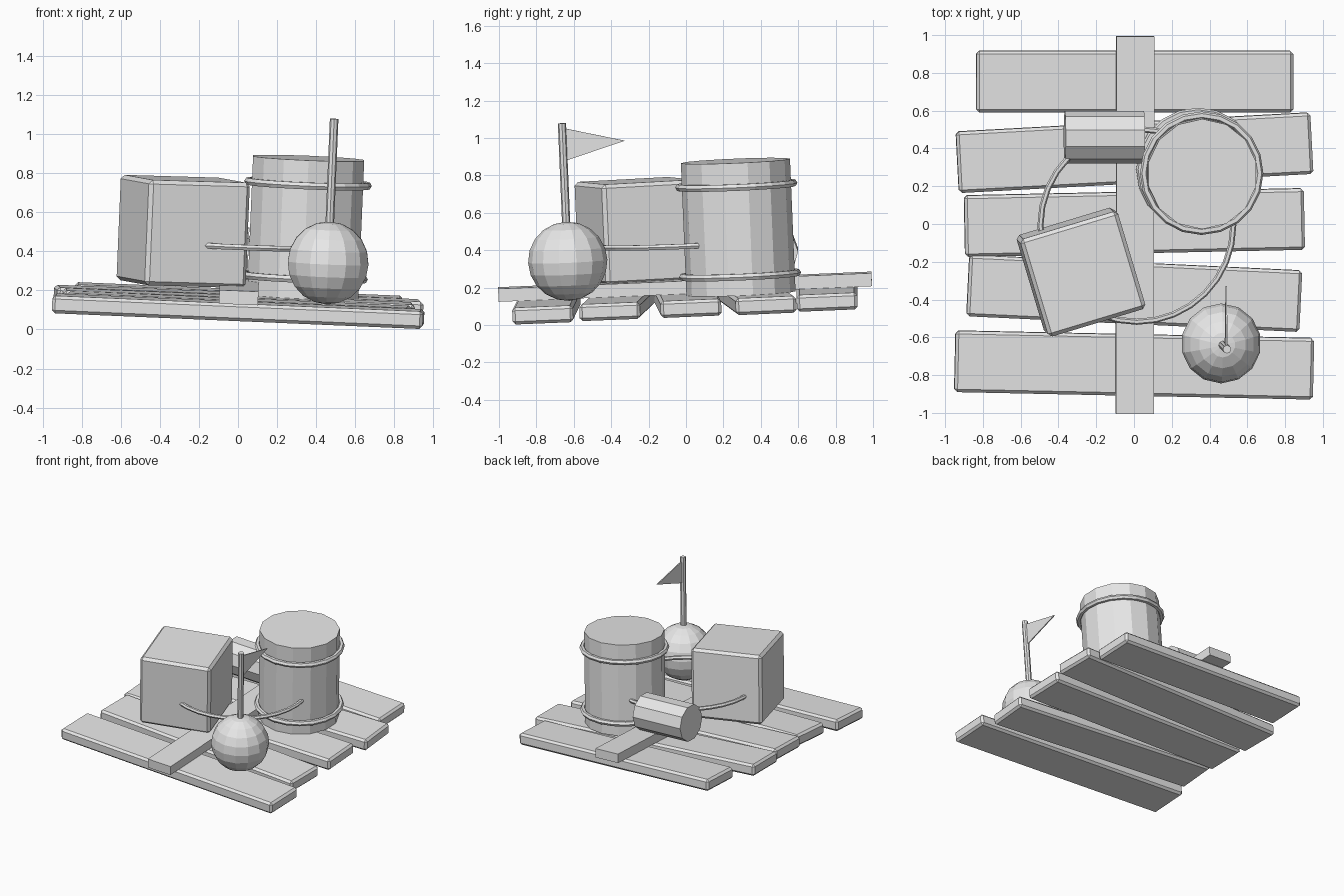
import bpy, bmesh, math
from mathutils import Matrix, Vector

if "Cube" in bpy.data.objects:
    bpy.data.objects.remove(bpy.data.objects["Cube"])

grey = bpy.data.materials.new("weathered_grey")
grey.diffuse_color = (0.8, 0.8, 0.8, 1)
grey.use_nodes = True
grey.node_tree.nodes["Principled BSDF"].inputs["Base Color"].default_value = grey.diffuse_color

# The whole raft rocks slightly: local deck coordinates -> tilted world
TILT = (Matrix.Translation((0, 0, 0.08))
        @ Matrix.Rotation(math.radians(2.4), 4, 'Y')
        @ Matrix.Rotation(math.radians(2.4), 4, 'X'))


def finish(name, bm, loc=(0, 0, 0), rot=Matrix.Identity(4), bevel=0.0):
    """Turn a bmesh into a tilted object, optionally with chamfered edges."""
    if bevel:
        bmesh.ops.bevel(bm, geom=bm.edges[:], offset=bevel, segments=1,
                        affect='EDGES', profile=0.5)
    bm.transform(TILT @ Matrix.Translation(loc) @ rot)
    bmesh.ops.recalc_face_normals(bm, faces=bm.faces[:])
    mesh = bpy.data.meshes.new(name)
    bm.to_mesh(mesh)
    bm.free()
    mesh.materials.append(grey)
    obj = bpy.data.objects.new(name, mesh)
    bpy.context.collection.objects.link(obj)
    return obj


def box(name, loc, size, angle=0.0, bevel=0.0):
    bm = bmesh.new()
    bmesh.ops.create_cube(bm, size=1)
    bm.transform(Matrix.Diagonal((*size, 1)))
    return finish(name, bm, loc, Matrix.Rotation(math.radians(angle), 4, 'Z'), bevel)


def cylinder(name, loc, radius, depth, sides, rot=Matrix.Identity(4)):
    bm = bmesh.new()
    bmesh.ops.create_cone(bm, cap_ends=True, segments=sides, radius1=radius,
                          radius2=radius, depth=depth)
    bm.transform(Matrix.Rotation(math.pi / 2, 4, 'Z'))
    # keep one corner pointing along +y
    top = max(bm.verts, key=lambda v: v.co.y).co
    bm.transform(Matrix.Rotation(math.pi / 2 - math.atan2(top.y, top.x), 4, 'Z'))
    return finish(name, bm, loc, rot)


def torus(name, loc, major, minor, seg, ring):
    bm = bmesh.new()
    loops = []
    for i in range(seg):
        a = 2 * math.pi * i / seg
        loop = []
        for j in range(ring):
            b = 2 * math.pi * j / ring
            r = major + minor * math.cos(b)
            loop.append(bm.verts.new((r * math.cos(a), r * math.sin(a), minor * math.sin(b))))
        loops.append(loop)
    for i in range(seg):
        p, q = loops[i], loops[(i + 1) % seg]
        for j in range(ring):
            k = (j + 1) % ring
            bm.faces.new((p[j], q[j], q[k], p[k]))
    return finish(name, bm, loc)


# Deck planks: centre y, length, angle
planks = [(-0.745, 1.90, -1.2), (-0.365, 1.765, -2.7), (0.01, 1.80, 1.2),
          (0.38, 1.88, 3.1), (0.757, 1.68, 0.0)]
for n, (y, length, angle) in enumerate(planks, 1):
    box(f"deck_plank_{n}", (0, y, 0.045), (length, 0.325, 0.09), angle, 0.016)

# Cross beam lying over the planks
box("cross_beam", (0, 0, 0.125), (0.2, 1.998, 0.07))

# Crate
box("crate", (-0.298, -0.237, 0.42), (0.54, 0.54, 0.54), 16.8, 0.02)

# Barrel with two hoops
cylinder("barrel", (0.328, 0.298, 0.445), 0.292, 0.71, 14)
for n, z in (("lower", 0.19), ("upper", 0.67)):
    torus(f"{n}_barrel_hoop", (0.33, 0.297, z), 0.307, 0.02, 20, 6)

# Small keg on its side
cylinder("small_keg", (-0.17, 0.472, 0.29), 0.14, 0.42, 10,
         Matrix.Rotation(math.pi / 2, 4, 'Y'))

# Rope loop
torus("rope_loop", (0.0, 0.008, 0.362), 0.511, 0.016, 32, 6)

# Float ball
bm = bmesh.new()
bmesh.ops.create_uvsphere(bm, u_segments=14, v_segments=10, radius=0.212)
finish("float_ball", bm, (0.45, -0.62, 0.306))

# Flag pole
cylinder("flag_pole", (0.45, -0.62, 0.745), 0.022, 0.60, 8)

# Pennant: thin extruded triangle
bm = bmesh.new()
verts = [bm.verts.new((0.446, y, z)) for y, z in
         ((-0.602, 1.016), (-0.602, 0.846), (-0.288, 0.938))]
face = bm.faces.new(verts)
ext = bmesh.ops.extrude_face_region(bm, geom=[face])
bmesh.ops.translate(bm, vec=Vector((0.008, 0, 0)),
                    verts=[e for e in ext["geom"] if isinstance(e, bmesh.types.BMVert)])
finish("pennant", bm)
